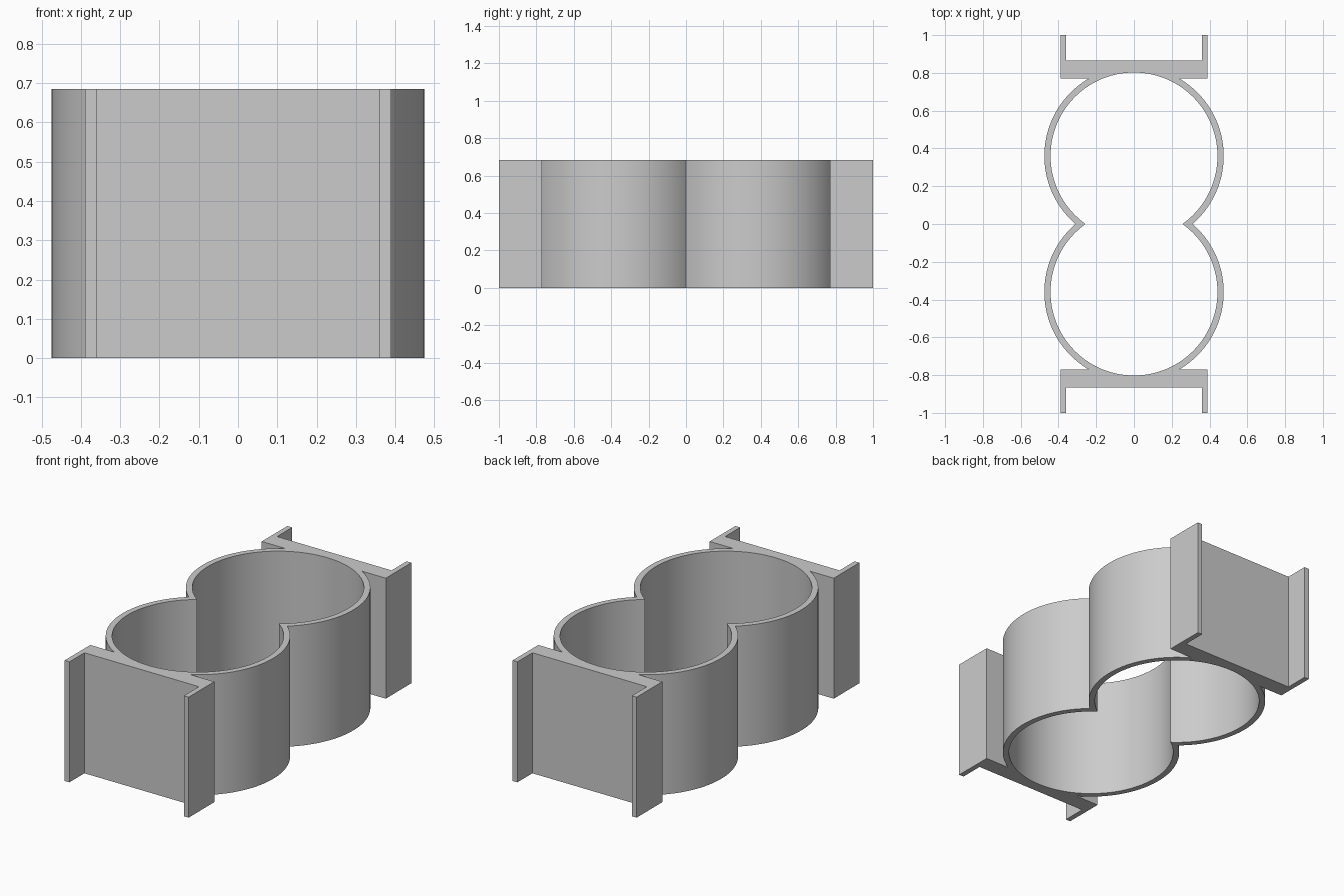
import bpy, bmesh
from math import asin, sin, cos, pi, radians

cube = bpy.data.objects.get("Cube")
if cube:
    bpy.data.objects.remove(cube, do_unlink=True)

HEIGHT = 0.685
CENTRE_Y, R_OUT, R_IN = 0.36, 0.475, 0.442       # each of the two rings
PLATE_IN, PLATE_OUT, TIP = 0.77, 0.865, 1.0      # end bracket depths
HALF_W, FLANGE_IN = 0.39, 0.36
STEPS = 48


def arc(radius, start, end, steps):
    """Points on a circle around the ring centre."""
    angles = [start + (end - start) * i / steps for i in range(steps + 1)]
    return [(radius * cos(a), CENTRE_Y + radius * sin(a)) for a in angles]


# Ring wall from the neck to the bracket, as paired outer and inner arcs
join = asin((PLATE_IN - CENTRE_Y) / R_OUT)
outer = arc(R_OUT, asin(-CENTRE_Y / R_OUT), join, STEPS)
inner = arc(R_IN, asin(-CENTRE_Y / R_IN), join, STEPS)
cells = [[outer[i], outer[i + 1], inner[i + 1], inner[i]] for i in range(STEPS)]
cells += [[(-x, y) for x, y in reversed(c)] for c in cells]

# Bracket: U-shaped end with the bore cut into its back
half = [outer[-1], (HALF_W, PLATE_IN), (HALF_W, TIP),
        (FLANGE_IN, TIP), (FLANGE_IN, PLATE_OUT)]
bore = arc(R_IN, pi - join, join, STEPS // 2)
cells.append(half + [(-x, y) for x, y in reversed(half)] + bore)

# Repeat at the other end, then raise the flat section
cells += [[(x, -y) for x, y in reversed(c)] for c in cells]
bm = bmesh.new()
for cell in cells:
    bm.faces.new([bm.verts.new((x, y, 0)) for x, y in cell])
bmesh.ops.remove_doubles(bm, verts=bm.verts[:], dist=0.0001)
raised = bmesh.ops.extrude_face_region(bm, geom=bm.faces[:], use_keep_orig=True)
top = [g for g in raised["geom"] if isinstance(g, bmesh.types.BMVert)]
bmesh.ops.translate(bm, verts=top, vec=(0, 0, HEIGHT))
bmesh.ops.recalc_face_normals(bm, faces=bm.faces[:])

mesh = bpy.data.meshes.new("double_ring_holder")
bm.to_mesh(mesh)
bm.free()
holder = bpy.data.objects.new("double_ring_holder", mesh)
bpy.context.collection.objects.link(holder)

# Plain grey finish
grey = bpy.data.materials.new("light_grey")
grey.use_nodes = True
colour = (0.6, 0.6, 0.6, 1)
grey.diffuse_color = colour
grey.node_tree.nodes["Principled BSDF"].inputs["Base Color"].default_value = colour
mesh.materials.append(grey)

bpy.ops.object.select_all(action="DESELECT")
holder.select_set(True)
bpy.context.view_layer.objects.active = holder
bpy.ops.object.shade_smooth_by_angle(angle=radians(30))
